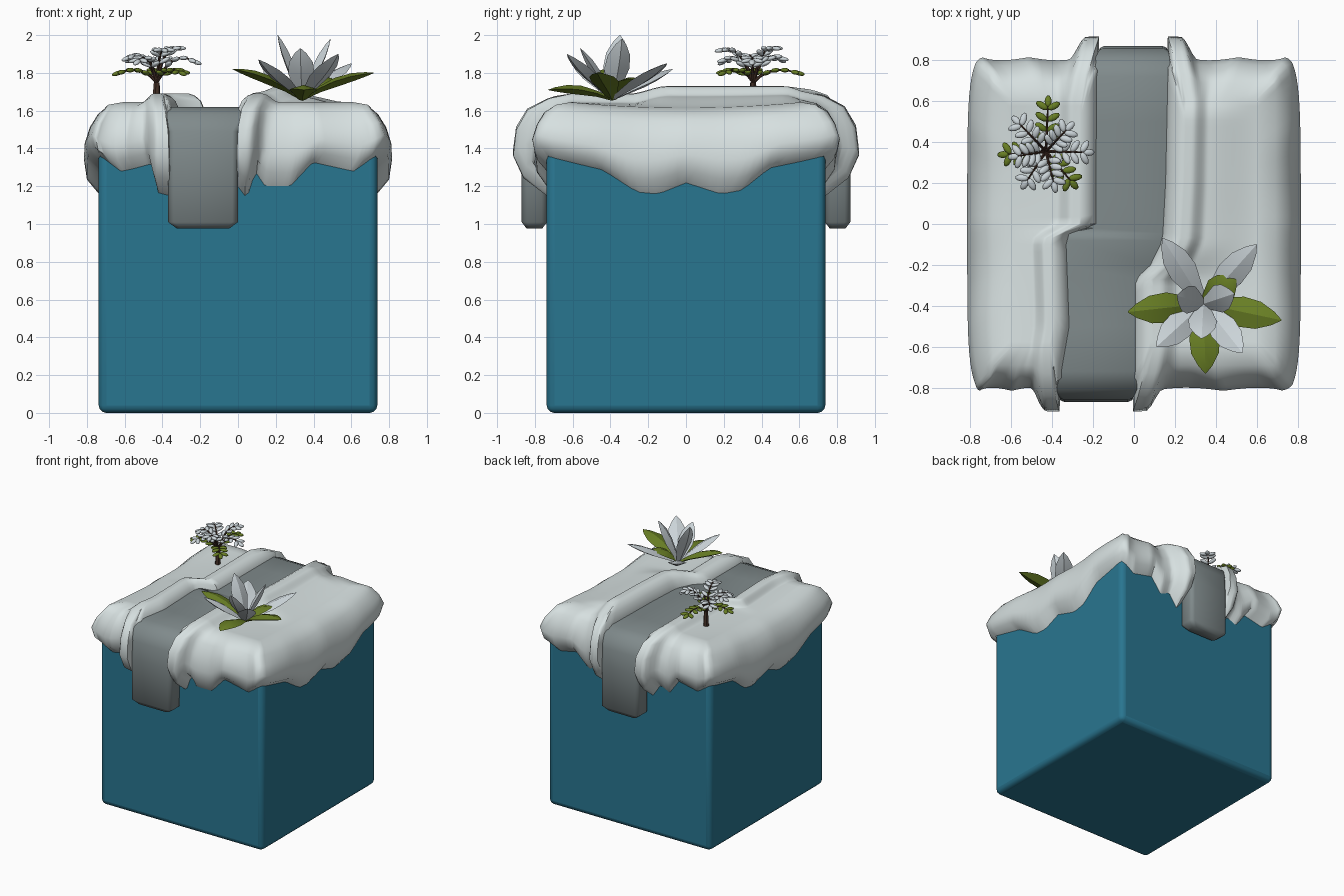
import bpy, bmesh, math
from mathutils import Vector, Matrix

if "Cube" in bpy.data.objects:
    bpy.data.objects.remove(bpy.data.objects["Cube"])


def mat(name, rgb):
    m = bpy.data.materials.new(name)
    m.diffuse_color = (*rgb, 1)
    m.use_nodes = True
    m.node_tree.nodes["Principled BSDF"].inputs["Base Color"].default_value = m.diffuse_color
    return m


BLUE = mat("deep_blue", (0.022, 0.18, 0.28))
SNOW = mat("snow_white", (0.68, 0.75, 0.75))
GREY = mat("path_grey", (0.215, 0.255, 0.26))
GREEN = mat("olive_green", (0.14, 0.21, 0.018))
FROST = mat("frosted_leaf", (0.60, 0.66, 0.69))
BROWN = mat("bark_brown", (0.06, 0.03, 0.02))


def finish(bm, name, material, angle=40, bevel=0):
    bmesh.ops.remove_doubles(bm, verts=bm.verts, dist=1e-5)
    bmesh.ops.recalc_face_normals(bm, faces=bm.faces)
    me = bpy.data.meshes.new(name)
    bm.to_mesh(me)
    bm.free()
    me.materials.append(material)
    me.shade_smooth()
    me.set_sharp_from_angle(angle=math.radians(angle))
    ob = bpy.data.objects.new(name, me)
    bpy.context.collection.objects.link(ob)
    if bevel:
        b = ob.modifiers.new("bevel", 'BEVEL')
        b.width, b.segments, b.angle_limit = bevel, 3, math.radians(50)
    return ob


def interp(table, v):
    if v <= table[0][0]:
        return table[0][1]
    for (a, p), (b, q) in zip(table, table[1:]):
        if v <= b:
            return p + (q - p) * (v - a) / (b - a)
    return table[-1][1]


def smooth(v):
    v = max(0, min(1, v))
    return v * v * (3 - 2 * v)


# Ground block
bm = bmesh.new()
bmesh.ops.create_cube(bm, size=1, matrix=Matrix.Translation((0, 0, 0.75)) @ Matrix.Diagonal((1.475, 1.475, 1.5, 1)))
finish(bm, "ground_block", BLUE, 60, 0.04)

# Borders of the winding path: x as a function of y
LEFT = [(-.87, -.37), (-.7, -.345), (-.5, -.31), (-.1, -.325), (-.045, -.31), (-.02, -.18), (.9, -.175)]
RIGHT = [(-.9, 0), (-.27, 0), (-.2, .08), (-.08, .14), (.2, .155), (.9, .17)]

# Path running over the top and down both ends, with rounded section and tips
half = [(-.87, .975), (-.87, 1.01), (-.87, 1.35), (-.86, 1.49), (-.81, 1.58), (-.72, 1.62)]
mid = [(y, 1.62) for y in (-.5, -.27, -.2, -.08, -.045, -.02, .2, .5)]
stations = half + mid + [(-y, z) for y, z in reversed(half)]
SECTION = [(.03, 0), (-.03, 0), (-.009, .07), (0, .22), (0, .78), (-.009, .93), (-.03, 1),
           (.03, 1), (.009, .93), (0, .78), (0, .22), (.009, .07)]
bm = bmesh.new()
rows = []
for k, (y, z) in enumerate(stations):
    xl, xr = interp(LEFT, y), interp(RIGHT, y)
    if abs(y) < .85:
        xl, xr = xl - .05, xr + .05
    yi, zi = max(-.735, min(.735, y)), min(z, 1.48)
    row = []
    for n, (dx, f) in enumerate(SECTION):
        x = (xr if 1 <= n <= 6 and dx <= 0 else xl) + dx
        if k in (0, len(stations) - 1):
            f = .5 + (f - .5) * .6
            x += (xl + xr - 2 * x) * .13
        row.append(bm.verts.new((x, y + (yi - y) * f, z + (zi - z) * f)))
    rows.append(row)
for a, b in zip(rows, rows[1:]):
    for i in range(len(SECTION)):
        bm.faces.new((a[i], a[i - 1], b[i - 1], b[i]))
bm.faces.new(rows[0])
bm.faces.new(rows[-1])
finish(bm, "stone_path", GREY, 60)

# Hanging snow: lower edge heights along each side
SIDE = [(-1, 1.35), (-.6, 1.28), (-.35, 1.16), (-.2, 1.15), (0, 1.21), (.25, 1.15), (.4, 1.17), (.6, 1.29), (1, 1.35)]
END_L = [(0, 1.36), (.3, 1.27), (.72, 1.31), (.8, 1.16), (1, 1.14)]
END_R = [(0, 1.36), (.17, 1.27), (.46, 1.32), (.62, 1.19), (.8, 1.19), (.87, 1.27), (.93, 1.13), (1, 1.2)]
END_B = [(0, 1.36), (.2, 1.28), (.5, 1.32), (.65, 1.2), (.8, 1.24), (.92, 1.14), (1, 1.2)]
# rings: outward offset, inset from path, drop fraction, extra bulge beside the path
RINGS = [(-.13, .08, 0, 0), (-.05, .05, .05, .04), (.01, .02, .16, .09), (.05, 0, .36, .11),
         (.075, -.005, .6, .10), (.06, -.005, .82, .06), (-.01, -.005, 1, 0)]


def snow(name, sgn, edge, end_front):
    K = 36
    bm = bmesh.new()

    def place(s, t, ring):
        d, ins, frac, horn = ring
        f = (s + 1) / 2
        width = .74 - sgn * interp(edge, t * .74)
        near = smooth(1.7 - (1 - f) * width / .08)
        y = t * (.74 + d + horn * near)
        xo, xi = sgn * (.74 + d), interp(edge, y) + sgn * ins
        x = xo + (xi - xo) * f
        # top height: raised lip by the path, sagging outer rim
        top = 1.645 - .03 * (1 - t * t) * (1 - f)
        top += .045 * smooth(1.6 - (1 - f) * width / .12)
        if sgn > 0:
            top += .04 * smooth((y + .3) / .2) * smooth(1.4 * f) * smooth((1.0 - abs(t)) * 4 + .4)
        # lower edge
        if abs(t) == 1:
            low = interp(end_front if t < 0 else END_B, f)
        elif s == -1:
            low = interp(SIDE, t)
        else:
            low = 1.45 if abs(y) < .76 else interp(end_front if t < 0 else END_B, 1)
        if d > 0:  # softened outer corners and lumpy sides
            c = max(0, -s) ** 8 * abs(t) ** 8
            x -= sgn * (.02 * c + .02 * t ** 4 * (1 - f))
            y -= math.copysign(.03 * c - .015 * math.sin(f * 7) * (1 - near), t)
        return (x, y, top + (low - top) * frac)

    u = [-1 + 2 * i / K for i in range(K + 1)]
    u[-1] = 1
    grid = [[bm.verts.new(place(s, t, RINGS[0])) for t in u] for s in u]
    for i in range(K):
        for j in range(K):
            bm.faces.new((grid[i][j], grid[i + 1][j], grid[i + 1][j + 1], grid[i][j + 1]))
    loop = [(i, 0) for i in range(K)] + [(K, j) for j in range(K)]
    loop += [(K - i, K) for i in range(K)] + [(0, K - j) for j in range(K)]
    prev = [grid[i][j] for i, j in loop]
    for ring in RINGS[1:]:
        cur = [bm.verts.new(place(u[i], u[j], ring)) for i, j in loop]
        for k in range(len(loop)):
            bm.faces.new((prev[k - 1], prev[k], cur[k], cur[k - 1]))
        prev = cur
    finish(bm, name, SNOW, 60)


snow("snow_left", -1, LEFT, END_L)
snow("snow_right", 1, RIGHT, END_R)


def bezier(a, b, c, t):
    return a * (1 - t) ** 2 + b * 2 * t * (1 - t) + c * t * t


# Broad leaf: thick ridged blade swept along an arc
def blade(bm, base, tip, width, lift):
    base, tip = Vector(base), Vector(tip)
    d = tip - base
    side = Vector((-d.y, d.x, 0)).normalized()
    up = d.cross(side).normalized()
    ctrl = base + d * .5 + up * lift
    prev = None
    for t, w in ((0, .3), (.25, .65), (.5, 1), (.72, .9), (.9, .45), (1, .03)):
        p = bezier(base, ctrl, tip, t)
        h = width * w / 2
        cur = [bm.verts.new(q) for q in (p - side * h, p + up * h * .3, p + side * h, p - up * h * .35)]
        if prev:
            for i in range(4):
                bm.faces.new((prev[i - 1], prev[i], cur[i], cur[i - 1]))
        else:
            bm.faces.new(cur)
        prev = cur
    bm.faces.new(prev)


C = (.34, -.39, 1.66)
for name, m, tips, w, lift in (
        ("rosette_green_leaves", GREEN, [(-.03, -.43, 1.82), (.72, -.47, 1.8), (.35, -.73, 1.71), (.5, -.26, 1.77)], .15, .05),
        ("rosette_frosted_leaves", FROST, [(.14, -.07, 1.82), (.6, -.1, 1.85), (.11, -.6, 1.87), (.53, -.63, 1.9),
                                           (.33, -.56, 1.93), (.21, -.35, 2.0), (.49, -.34, 1.98)], .14, .01)):
    bm = bmesh.new()
    for tip in tips:
        blade(bm, C, tip, w, lift)
    finish(bm, name, m, 30)

# Small tree: trunk, arching stems and paired leaflets
wood, frost, green = bmesh.new(), bmesh.new(), bmesh.new()


def rod(a, b, r0, r1):
    d = b - a
    bmesh.ops.create_cone(wood, segments=6, radius1=r0, radius2=r1, depth=d.length, cap_ends=True,
                          matrix=Matrix.Translation((a + b) / 2) @ d.to_track_quat('Z', 'Y').to_matrix().to_4x4())


def leaflet(bm, p, direction, length):
    rot = direction.to_track_quat('X', 'Z').to_matrix().to_4x4()
    bmesh.ops.create_icosphere(bm, subdivisions=2, radius=1, matrix=Matrix.Translation(p + direction * length / 2)
                               @ rot @ Matrix.Diagonal((length / 2, .017, .012, 1)))


def frond(bm, tip, rise):
    tip = Vector(tip)
    ctrl = (CROWN * .6 + tip * .4) + Vector((0, 0, rise))
    pts = [bezier(CROWN, ctrl, tip, k / 5) for k in range(6)]
    for k in range(5):
        rod(pts[k], pts[k + 1], .009 - .001 * k, .008 - .001 * k)
    for k in range(2, 6):
        d = (pts[k] - pts[k - 1]).normalized()
        side = Vector((-d.y, d.x, 0)).normalized()
        for s in (-1, 1):
            leaflet(bm, pts[k] - d * .03, (d * .6 + side * s).normalized(), .068)
    leaflet(bm, pts[5] - d * .02, d, .06)


CROWN = Vector((-.43, .355, 1.75))
rod(Vector((-.435, .36, 1.6)), CROWN, .024, .016)
for tip in ((-.23, .35, 1.86), (-.57, .5, 1.87), (-.32, .47, 1.93), (-.53, .2, 1.86), (-.39, .19, 1.92), (-.58, .33, 1.88)):
    frond(frost, tip, .14)
for tip in ((-.42, .59, 1.8), (-.3, .2, 1.8), (-.63, .34, 1.8)):
    frond(green, tip, .08)
finish(wood, "tree_trunk_and_stems", BROWN)
finish(frost, "tree_frosted_leaflets", FROST)
finish(green, "tree_green_leaflets", GREEN)
